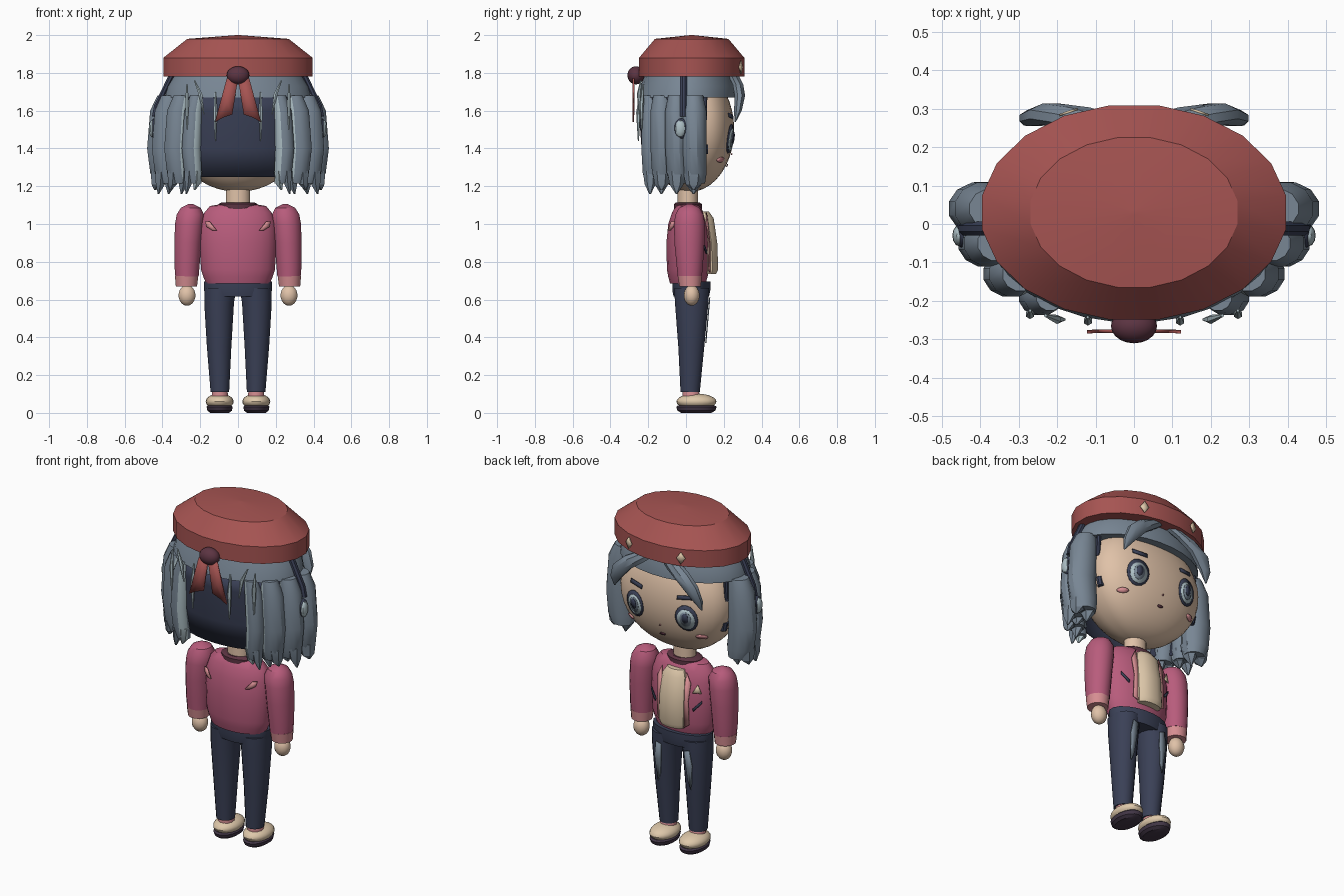
import bpy, bmesh, math

if "Cube" in bpy.data.objects:
    bpy.data.objects.remove(bpy.data.objects["Cube"])


def material(name, srgb):
    lin = [((c / 255 + 0.055) / 1.055) ** 2.4 for c in srgb] + [1]
    m = bpy.data.materials.new(name)
    m.use_nodes = True
    m.diffuse_color = lin
    m.node_tree.nodes["Principled BSDF"].inputs["Base Color"].default_value = lin
    return m


RED = material("hat red", (166, 84, 82))
HAIR = material("hair grey", (120, 134, 148))
LIGHT = material("pale hair", (172, 190, 196))
NAVY = material("navy", (58, 64, 86))
SKIN = material("skin", (224, 194, 168))
PINK = material("sweater pink", (184, 92, 124))
BLUSH = material("light pink", (214, 142, 146))
MAROON = material("maroon", (92, 52, 66))
CREAM = material("cream", (222, 200, 170))
SOLE = material("sole dark", (66, 54, 70))
parts = []


def finish(name, bm, mats, thick=0):
    bmesh.ops.recalc_face_normals(bm, faces=bm.faces)
    me = bpy.data.meshes.new(name)
    for m in mats:
        me.materials.append(m)
    bm.to_mesh(me)
    bm.free()
    ob = bpy.data.objects.new(name, me)
    bpy.context.collection.objects.link(ob)
    if thick:
        mod = ob.modifiers.new("thickness", "SOLIDIFY")
        mod.thickness, mod.offset = thick, 0
    parts.append(ob)
    return ob


def loft(name, rings, mat, n=16, accent=(), accent_mat=None):
    """Skin horizontal elliptical rings (cx, cy, z, rx, ry) and cap both ends."""
    bm = bmesh.new()
    rows = []
    for cx, cy, z, rx, ry in rings:
        rows.append([bm.verts.new((cx + rx * math.cos(2 * math.pi * (i + .5) / n),
                                   cy + ry * math.sin(2 * math.pi * (i + .5) / n), z)) for i in range(n)])
    for a, b in zip(rows, rows[1:]):
        for i in range(n):
            f = bm.faces.new((a[i], a[(i + 1) % n], b[(i + 1) % n], b[i]))
            f.material_index = 1 if i in accent else 0
    bm.faces.new(rows[0])
    bm.faces.new(rows[-1])
    return finish(name, bm, [mat] + ([accent_mat] if accent_mat else []))


def ball(name, c, r, mat, seg=20, flatten=1):
    """Ellipsoid; flatten below 1 gives it a flatter +y side."""
    bm = bmesh.new()
    bmesh.ops.create_uvsphere(bm, u_segments=seg, v_segments=seg // 2 + 2, radius=1)
    for v in bm.verts:
        x, y, z = v.co
        w = math.hypot(x, y)
        if y > 0 and w > 1e-4:
            y = w * (y / w) ** flatten
        v.co = (c[0] + x * r[0], c[1] + y * r[1], c[2] + z * r[2])
    return finish(name, bm, [mat])


def plate(name, pts, mat, surface, thick=0.006):
    """Thin polygon drawn in x, z and laid on y = surface(x, z)."""
    bm = bmesh.new()
    vs = [bm.verts.new((x, surface(x, z), z)) for x, z in pts]
    mx, mz = (sum(p[k] for p in pts) / len(pts) for k in (0, 1))
    mid = bm.verts.new((mx, surface(mx, mz), mz))
    for i, v in enumerate(vs):
        bm.faces.new((v, vs[(i + 1) % len(vs)], mid))
    return finish(name, bm, [mat], thick)


def oval(cx, cz, rx, rz, n=16):
    return [(cx + rx * math.cos(2 * math.pi * i / n), cz + rz * math.sin(2 * math.pi * i / n)) for i in range(n)]


def face_y(x, z, lift=.006):
    w = math.sqrt(max(1 - ((z - 1.5) / .33) ** 2, .01))
    return .02 + .235 * w * max(1 - (x / .35 / w) ** 2, 0) ** .3 + lift


# Head and neck
ball("head", (0, .02, 1.5), (.35, .235, .33), SKIN, 36, .6)
loft("neck", [(0, .01, 1.06, .065, .055), (0, .01, 1.2, .065, .055)], SKIN)

# Hat, pompom and ribbon tails
loft("hat", [(0, .03, 1.78, .4, .282), (0, .03, 1.88, .4, .282),
             (0, .03, 1.98, .272, .197), (0, .03, 2.0, .01, .008)], RED, 20)
ball("hat_pompom", (0, -.265, 1.787), (.06, .045, .048), MAROON)
for s in (-1, 1):
    side = "left" if s > 0 else "right"
    plate("ribbon_tail_" + side, [(0, 1.77), (s * .06, 1.77), (s * .122, 1.54), (s * .075, 1.565), (s * .03, 1.58)],
          RED, lambda x, z: -.278 - .05 * abs(x) * (1.8 - z), .009)
    x, z = s * .17, 1.83
    plate("hat_pin_" + side, [(x, z + .035), (x + .024, z), (x, z - .035), (x - .024, z)], CREAM,
          lambda x, z: .036 + .282 * math.sqrt(1 - (x / .4) ** 2))

# Hair cap and dark back shell
loft("hair_cap", [(0, .005, 1.67, .388, .262), (0, .01, 1.73, .375, .252), (0, .01, 1.8, .33, .225)], HAIR, 28)
bm = bmesh.new()
rows = []
for z, rx, ry in ((1.672, .365, .242), (1.6, .365, .242), (1.4, .355, .228), (1.25, .34, .2)):
    rows.append([bm.verts.new((rx * math.cos(a), ry * math.sin(a), z))
                 for a in [math.radians(170 + 200 * i / 18) for i in range(19)]])
for a, b in zip(rows, rows[1:]):
    for i in range(18):
        bm.faces.new((a[i], a[i + 1], b[i + 1], b[i]))
finish("hair_back_shell", bm, [NAVY], .015)

for s in (-1, 1):
    side = "left" if s > 0 else "right"
    # Hanging tresses with pale inner stripes and jagged tips
    for k, (x, y, rx, ry) in enumerate([(.40, .04, .084, .07), (.388, -.05, .07, .062),
                                        (.325, -.13, .068, .06), (.248, -.19, .052, .048)]):
        loft(f"tress_{side}_{k}", [(s * (x - .03), y, 1.68, rx * .7, ry * .75), (s * (x - .012), y, 1.6, rx * .95, ry),
                                   (s * x, y, 1.4, rx, ry), (s * (x - .01), y + .005, 1.27, rx * .92, ry * .95),
                                   (s * (x - .02), y + .01, 1.215, rx * .7, ry * .75)],
             HAIR, 12, (6, 7) if s > 0 else (9, 10), LIGHT)
        for j, d in enumerate((-.45, .4)):
            loft(f"tress_tip_{side}_{k}_{j}", [(s * (x + d * rx - .01), y, 1.28, rx * .52, ry * .8),
                                               (s * (x + d * rx - .005), y, 1.21, rx * .4, ry * .6),
                                               (s * (x + d * rx + .005), y, 1.16 + .02 * ((j + k) % 2), .005, .005)],
                 LIGHT if (j, k) == (0, 3) else HAIR, 6)
    # Swept fringe locks and dark sideburns
    loft("fringe_lock_" + side, [(s * .06, .25, 1.79, .05, .03), (s * .14, .275, 1.74, .07, .03),
                                 (s * .215, .285, 1.68, .06, .03), (s * .265, .275, 1.6, .035, .022),
                                 (s * .285, .26, 1.54, .004, .004)], HAIR, 8)
    loft("sideburn_" + side, [(s * .336, .1, 1.55, .012, .012), (s * .33, .1, 1.69, .014, .014)], NAVY, 8)
    loft("lower_sideburn_" + side, [(s * .315, .1, 1.37, .02, .018), (s * .325, .1, 1.42, .02, .018)], NAVY, 8)
    # Pale strands at the back
    for k, (x, dx, y, top, low) in enumerate([(.12, 0, -.252, 1.7, 1.44), (.18, .05, -.248, 1.76, 1.58),
                                              (.27, 0, -.235, 1.74, 1.5)]):
        loft(f"pale_strand_{side}_{k}", [(s * (x + dx), y + .01, top, .004, .004),
                                         (s * (x + dx * .4), y, (top + low) / 2 + .02, .012, .012),
                                         (s * x, y, low, .003, .003)], LIGHT, 6)
    # Headband arm and ear cup
    loft("headband_" + side, [(s * .35, -.012, 1.79, .018, .02), (s * .388, -.012, 1.71, .018, .02),
                              (s * .425, -.012, 1.63, .02, .02), (s * .437, -.012, 1.57, .02, .02)], NAVY, 8)
    ball("ear_cup_" + side, (s * .44, -.025, 1.505), (.024, .04, .055), NAVY, 12)
    ball("ear_cup_disc_" + side, (s * .454, -.03, 1.505), (.018, .028, .045), LIGHT, 12)

    # Eyes, brows and cheeks
    for k, (rx, rz, dz, mat) in enumerate([(.064, .078, 0, NAVY), (.05, .06, -.005, LIGHT),
                                          (.032, .044, -.003, HAIR), (.019, .03, .004, NAVY)]):
        plate(f"eye_{side}_{k}", oval(s * .168, 1.452 + dz, rx, rz), mat,
              lambda x, z, k=k: face_y(x, z, .005 + .004 * k), .003)
    plate("brow_" + side, [(s * .115, 1.578), (s * .2, 1.588), (s * .2, 1.566), (s * .115, 1.556)], NAVY, face_y)
    plate("cheek_" + side, oval(s * .232, 1.34, .029, .014, 10), BLUSH, face_y)
plate("mouth", oval(0, 1.31, .018, .007, 8), MAROON, face_y)
plate("nose", oval(0, 1.37, .005, .005, 6), BLUSH, face_y)

# Sweater body with collar
loft("sweater", [(0, .01, .685, .17, .095), (0, .01, .72, .185, .105), (0, .01, .76, .198, .112),
                 (0, .01, .9, .203, .115), (0, .01, 1.0, .2, .105), (0, .01, 1.06, .18, .085),
                 (0, .01, 1.095, .15, .065), (0, .01, 1.105, .09, .055)], PINK, 24)
loft("collar", [(0, .01, 1.08, .105, .075), (0, .01, 1.105, .105, .075), (0, .01, 1.115, .085, .062)], MAROON, 20)


def chest_y(x, z, lift=.008):
    return .01 + .113 * math.sqrt(max(0, 1 - (x / .21) ** 2)) * (1 - max(0, z - .9) * 1.1) + lift


# Pale chest panel with folded edges
loft("chest_panel", [(0, .125, .735, .075, .035), (0, .13, .76, .082, .042), (0, .123, .9, .082, .044),
                     (0, .103, 1.03, .075, .045), (0, .088, 1.065, .055, .035)], CREAM, 12)
for s in (-1, 1):
    side = "left" if s > 0 else "right"
    plate("panel_edge_" + side, [(s * .075, .74), (s * .105, .76), (s * .1, .9), (s * .108, 1.0), (s * .08, 1.06),
                                 (s * .07, .9)], BLUSH, lambda x, z: chest_y(x, z, .012))
    plate("chest_slash_" + side, [(s * .125, .84), (s * .165, .89), (s * .165, .905), (s * .12, .855)], NAVY, chest_y)
    plate("shoulder_slash_" + side, [(s * .112, .966), (s * .15, 1.012), (s * .172, 1.012), (s * .165, .985),
                                     (s * .135, .966)], BLUSH,
          lambda x, z: .002 - .118 * math.sqrt(1 - (x / .214) ** 2) * (1 - max(0, z - .9) * .6), .009)
    # Sleeves, cuffs and hands
    loft("sleeve_" + side, [(s * .27, .02, .722, .063, .065), (s * .27, .02, .77, .067, .07),
                            (s * .265, .018, .9, .073, .081), (s * .258, .018, 1.0, .077, .083),
                            (s * .252, .018, 1.05, .074, .076), (s * .25, .018, 1.085, .054, .056),
                            (s * .25, .018, 1.105, .015, .015)], PINK, 16)
    loft("cuff_" + side, [(s * .273, .022, .668, .057, .058), (s * .272, .02, .725, .063, .065)], BLUSH, 16)
    ball("hand_" + side, (s * .27, .03, .622), (.046, .042, .055), SKIN, 14)
    # Trouser legs with worn patches
    loft("trouser_leg_" + side, [(s * .096, .022, .11, .05, .052), (s * .1, .028, .35, .066, .07),
                                 (s * .1, .03, .58, .08, .09), (s * .094, .03, .66, .086, .094)], NAVY, 16)
    plate("leg_patch_" + side, [(s * .075, .6), (s * .108, .61), (s * .122, .52), (s * .115, .45), (s * .108, .37),
                                (s * .09, .42), (s * .08, .52)], HAIR,
          lambda x, z: .033 + .07 + (z - .35) * .087)
    # Shoes
    loft("sock_" + side, [(s * .096, .03, .08, .046, .05), (s * .096, .025, .118, .042, .044)], BLUSH, 12)
    ball("shoe_" + side, (s * .097, .055, .06), (.074, .106, .042), CREAM)
    loft("shoe_sole_" + side, [(s * .097, .055, 0, .05, .08), (s * .097, .055, .012, .066, .1),
                               (s * .097, .055, .032, .07, .107), (s * .097, .055, .04, .062, .096)], SOLE, 18)
plate("chest_triangle", [(-.12, .95), (-.165, .95), (-.145, 1.0)], CREAM, lambda x, z: chest_y(x, z, .014))
loft("trouser_waist", [(0, .028, .615, .168, .095), (0, .028, .65, .183, .102), (0, .028, .695, .183, .102)], NAVY, 20)

# Smooth shading with crisp edges
bpy.ops.object.select_all(action="DESELECT")
for ob in parts:
    ob.select_set(True)
bpy.context.view_layer.objects.active = parts[0]
bpy.ops.object.shade_smooth_by_angle(angle=math.radians(32))
